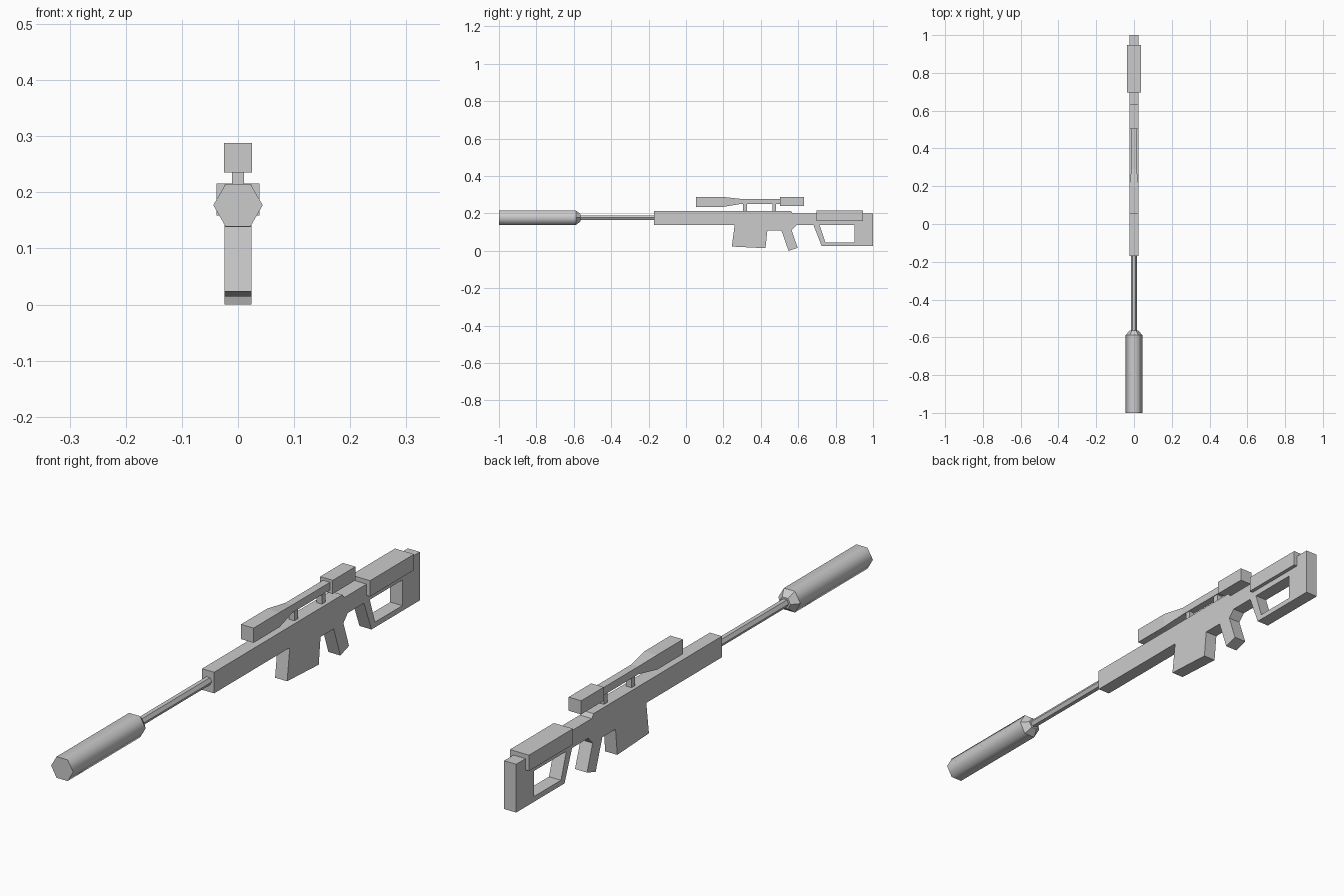
import bpy, bmesh, math
from mathutils import Matrix

cube = bpy.data.objects.get("Cube")
if cube:
    bpy.data.objects.remove(cube, do_unlink=True)

# One plain grey for the whole model
grey = bpy.data.materials.new("plain grey")
grey.use_nodes = True
colour = (0.6, 0.6, 0.6, 1)
grey.diffuse_color = colour
for node in grey.node_tree.nodes:
    if node.type == 'BSDF_PRINCIPLED':
        node.inputs["Base Color"].default_value = colour
        node.inputs["Roughness"].default_value = 0.7


def finish(name, bm):
    bmesh.ops.recalc_face_normals(bm, faces=bm.faces)
    mesh = bpy.data.meshes.new(name)
    bm.to_mesh(mesh)
    bm.free()
    mesh.materials.clear()
    mesh.materials.append(grey)
    obj = bpy.data.objects.new(name, mesh)
    bpy.context.collection.objects.link(obj)
    return obj


def loft(name, rings):
    """Join closed rings of points and cap both ends."""
    bm = bmesh.new()
    rows = [[bm.verts.new(p) for p in ring] for ring in rings]
    n = len(rows[0])
    for a, b in zip(rows, rows[1:]):
        for i in range(n):
            j = (i + 1) % n
            bm.faces.new((a[i], a[j], b[j], b[i]))
    bm.faces.new(rows[0])
    bm.faces.new(rows[-1])
    return finish(name, bm)


def rect(y, half, low, high):
    return [(-half, y, low), (half, y, low), (half, y, high), (-half, y, high)]


def hexagon(y, radius, z=0.177):
    return [(radius * math.cos(k * math.pi / 3), y, z + radius * math.sin(k * math.pi / 3))
            for k in range(6)]


def box(name, y0, y1, half, low, high):
    return loft(name, [rect(y0, half, low, high), rect(y1, half, low, high)])


def plate(name, outlines, half):
    """Extrude a side profile, with holes, across the width."""
    curve = bpy.data.curves.new(name, 'CURVE')
    curve.dimensions = '2D'
    curve.fill_mode = 'BOTH'
    curve.extrude = half
    for outline in outlines:
        spline = curve.splines.new('POLY')
        spline.points.add(len(outline) - 1)
        for point, (y, z) in zip(spline.points, outline):
            point.co = (y, z, 0, 1)
        spline.use_cyclic_u = True
    temp = bpy.data.objects.new(name + " profile", curve)
    bpy.context.collection.objects.link(temp)
    graph = bpy.context.evaluated_depsgraph_get()
    mesh = bpy.data.meshes.new_from_object(temp.evaluated_get(graph))
    bm = bmesh.new()
    bm.from_mesh(mesh)
    bpy.data.objects.remove(temp, do_unlink=True)
    bpy.data.curves.remove(curve)
    bpy.data.meshes.remove(mesh)
    bmesh.ops.remove_doubles(bm, verts=bm.verts, dist=0.0005)
    # Profile x, y, depth become y, z, x
    bm.transform(Matrix(((0, 0, 1, 0), (1, 0, 0, 0), (0, 1, 0, 0), (0, 0, 0, 1))))
    for face in bm.faces:
        face.smooth = False
    return finish(name, bm)


# Body with magazine, grip and open stock
outline = [(-0.17, 0.214), (0.56, 0.214), (0.57, 0.2), (1, 0.2), (1, 0.026),
           (0.725, 0.026), (0.682, 0.137), (0.59, 0.137), (0.565, 0.11),
           (0.597, 0.016), (0.548, 0), (0.51, 0.11), (0.435, 0.11),
           (0.425, 0.014), (0.245, 0.023), (0.26, 0.138), (-0.17, 0.138)]
stock_hole = [(0.715, 0.137), (0.9, 0.137), (0.9, 0.045), (0.745, 0.045)]
plate("body", [outline, stock_hole], 0.024)

# Cheek rest
box("cheek_rest", 0.697, 0.947, 0.038, 0.159, 0.216)

# Barrel and muzzle tube
loft("barrel", [hexagon(-0.57, 0.015), hexagon(-0.16, 0.015)])
tube = loft("muzzle_tube", [hexagon(-1, 0.044), hexagon(-0.588, 0.044)])
loft("muzzle_taper", [hexagon(-0.588, 0.044), hexagon(-0.563, 0.022)])
bpy.ops.object.select_all(action='DESELECT')
tube.select_set(True)
bpy.context.view_layer.objects.active = tube
bpy.ops.object.shade_smooth_by_angle(angle=math.radians(70))

# Scope: wide front, slim middle, square eyepiece
loft("scope", [rect(0.053, 0.025, 0.235, 0.288), rect(0.2, 0.025, 0.235, 0.288),
               rect(0.29, 0.014, 0.25, 0.278), rect(0.51, 0.014, 0.25, 0.278)])
box("scope_eyepiece", 0.503, 0.632, 0.025, 0.239, 0.288)
for name, y in (("front_scope_mount", 0.315), ("rear_scope_mount", 0.472)):
    box(name, y - 0.01, y + 0.01, 0.011, 0.205, 0.255)
